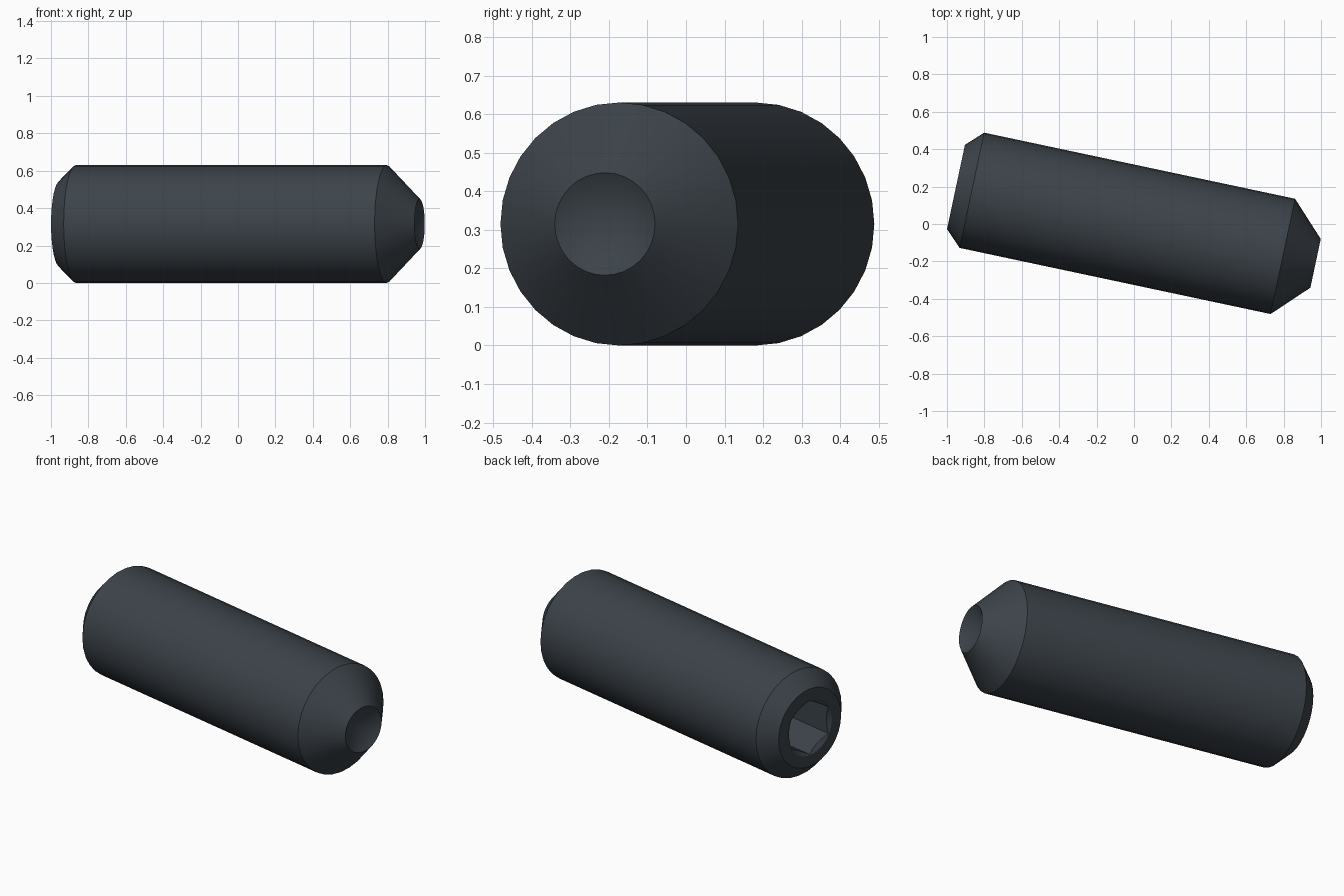
import bpy
import bmesh
import math
from mathutils import Matrix

cube = bpy.data.objects.get("Cube")
if cube:
    bpy.data.objects.remove(cube, do_unlink=True)

SIDES = 32
RADIUS = 0.315
SOCKET_R = 0.159

steel = bpy.data.materials.new("dark steel")
colour = (0.045, 0.056, 0.068, 1)
steel.diffuse_color = colour
steel.use_nodes = True
steel.node_tree.nodes["Principled BSDF"].inputs["Base Color"].default_value = colour


def make_object(name, bm):
    bmesh.ops.recalc_face_normals(bm, faces=bm.faces)
    mesh = bpy.data.meshes.new(name)
    bm.to_mesh(mesh)
    bm.free()
    mesh.materials.append(steel)
    obj = bpy.data.objects.new(name, mesh)
    bpy.context.collection.objects.link(obj)
    return obj


def lathe(name, profile):
    """Revolve (position, radius) points about the x axis."""
    bm = bmesh.new()
    verts = [bm.verts.new((x, 0, r)) for x, r in profile]
    edges = [bm.edges.new(pair) for pair in zip(verts, verts[1:])]
    bmesh.ops.spin(bm, geom=verts + edges, cent=(0, 0, 0), axis=(1, 0, 0),
                   angle=math.tau, steps=SIDES)
    bmesh.ops.remove_doubles(bm, verts=bm.verts, dist=0.0001)
    return make_object(name, bm)


# Threadless body: countersunk socket end, chamfers, and conical cup point
screw = lathe("set_screw", [
    (-0.956, 0), (-0.956, 0.136), (-0.973, 0.163), (-0.973, 0.23),
    (-0.886, RADIUS), (0.8135, RADIUS), (0.9925, 0.133), (0.914, 0)])

# Hexagonal key socket, corner upwards
bm = bmesh.new()
bmesh.ops.create_cone(bm, cap_ends=True, segments=6, radius1=SOCKET_R,
                      radius2=SOCKET_R, depth=0.9)
hexagon = Matrix.Translation((-1.03, 0, 0)) @ Matrix.Rotation(math.pi / 2, 4, "Y")
bm.transform(hexagon)
# turn so that a corner points straight up
corner = max(bm.verts, key=lambda v: v.co.z).co
bm.transform(Matrix.Rotation(math.atan2(corner.y, corner.z), 4, "X"))
cutter = make_object("socket_cutter", bm)
cutter.hide_render = True

cut = screw.modifiers.new("socket", "BOOLEAN")
cut.operation = "DIFFERENCE"
cut.solver = "EXACT"
cut.object = cutter
bpy.ops.object.select_all(action="DESELECT")
screw.select_set(True)
bpy.context.view_layer.objects.active = screw
bpy.ops.object.modifier_apply(modifier=cut.name)
bpy.data.objects.remove(cutter, do_unlink=True)
bpy.ops.object.shade_smooth_by_angle(angle=math.radians(25))

# Lay the screw at a slight angle on the ground
screw.rotation_euler.z = math.radians(-12)
screw.location = (0, -0.004, RADIUS)
